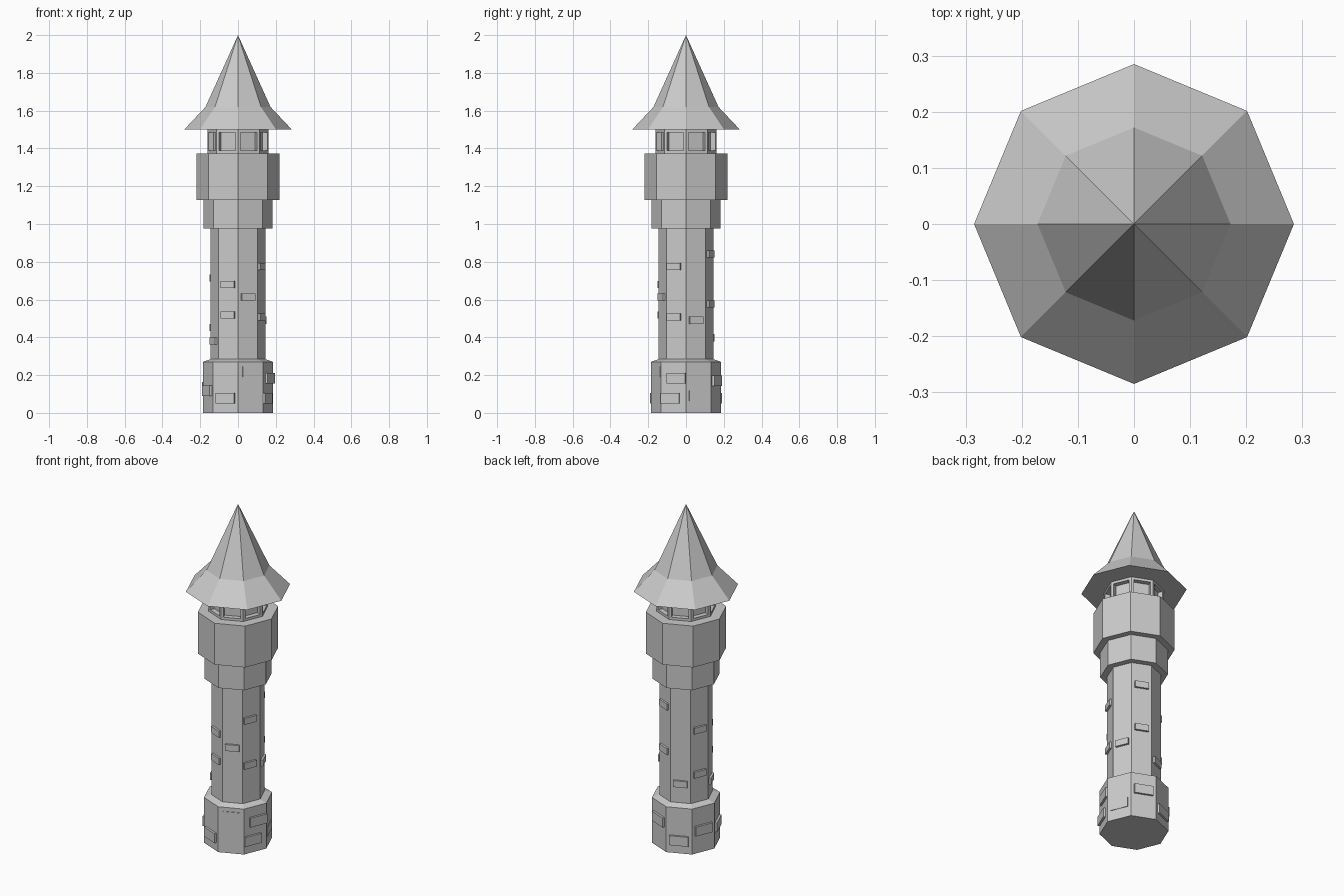
import bpy, bmesh, math
from mathutils import Matrix

if "Cube" in bpy.data.objects:
    bpy.data.objects.remove(bpy.data.objects["Cube"])

C = math.cos(math.pi / 8)  # apothem / radius of an octagon


def new_object(name, bm):
    bmesh.ops.recalc_face_normals(bm, faces=bm.faces)
    me = bpy.data.meshes.new(name)
    bm.to_mesh(me)
    bm.free()
    ob = bpy.data.objects.new(name, me)
    bpy.context.collection.objects.link(ob)
    return ob


def octagon_lathe(profile):
    """Eight-sided solid from (radius, z) rings; a zero radius ends in a point."""
    bm = bmesh.new()
    rings = []
    for r, z in profile:
        n = 8 if r > 0 else 1
        rings.append([bm.verts.new((r * math.cos(i * math.pi / 4),
                                    r * math.sin(i * math.pi / 4), z)) for i in range(n)])
    for a, b in zip(rings, rings[1:]):
        for i in range(8):
            j = (i + 1) % 8
            if len(b) == 1:
                bm.faces.new((a[i], a[j], b[0]))
            else:
                bm.faces.new((a[i], a[j], b[j], b[i]))
    for ring in (rings[0], rings[-1]):
        if len(ring) == 8:
            bm.faces.new(ring)
    return bm


def bricks(name, radius, items):
    """Boxes on the wall: (face angle, shift along wall, z, width, height, relief)."""
    bm = bmesh.new()
    depth = 0.03
    for ang, s, z, w, h, p in items:
        m = (Matrix.Rotation(math.radians(ang), 4, 'Z')
             @ Matrix.Translation((radius * C + p - depth / 2, s, z))
             @ Matrix.Diagonal((depth, w, h, 1)))
        bmesh.ops.create_cube(bm, size=1, matrix=m)
    return new_object(name, bm)


# Tower walls: flared foot, shaft and two stepped collars
new_object("tower_walls", octagon_lathe([
    (0.186, 0), (0.186, 0.27), (0.146, 0.284), (0.146, 0.975), (0.183, 0.975),
    (0.183, 1.128), (0.22, 1.128), (0.22, 1.374)]))

# Lantern room with a recessed window in each side
bm = octagon_lathe([(0.161, 1.374), (0.161, 1.5)])
bm.normal_update()
bmesh.ops.recalc_face_normals(bm, faces=bm.faces)
walls = [f for f in bm.faces if abs(f.normal.z) < 0.5]
bmesh.ops.inset_individual(bm, faces=walls, thickness=0.021)
bmesh.ops.inset_individual(bm, faces=walls, thickness=0.0, depth=-0.028)
new_object("lantern_room", bm)

# Flared spire roof
new_object("roof", octagon_lathe([(0.285, 1.5), (0.172, 1.62), (0, 2.0)]))

# Raised stones on the shaft
shaft = [(-112.5, 0, .68), (-112.5, 0, .518), (-67.5, 0, .613),
         (-22.5, -.012, .775), (-22.5, -.012, .508), (22.5, 0, .49),
         (67.5, 0, .842), (67.5, 0, .577), (112.5, 0, .398),
         (157.5, 0, .714), (157.5, 0, .452), (-157.5, 0, .38)]
bricks("shaft_stones", 0.146, [(a, s, z, .077, .038, .012) for a, s, z in shaft])

# Larger raised stones on the foot
foot = [(-112.5, 0, .077, .012), (-67.5, .008, .218, .003),
        (-22.5, .017, .184, .012), (-22.5, -.018, .077, .012),
        (22.5, 0, .09, .003), (67.5, 0, .17, .012),
        (112.5, 0, .077, .012), (157.5, 0, .135, .012), (-157.5, 0, .118, .012)]
bricks("foot_stones", 0.186, [(a, s, z, .106, .056, p) for a, s, z, p in foot])
